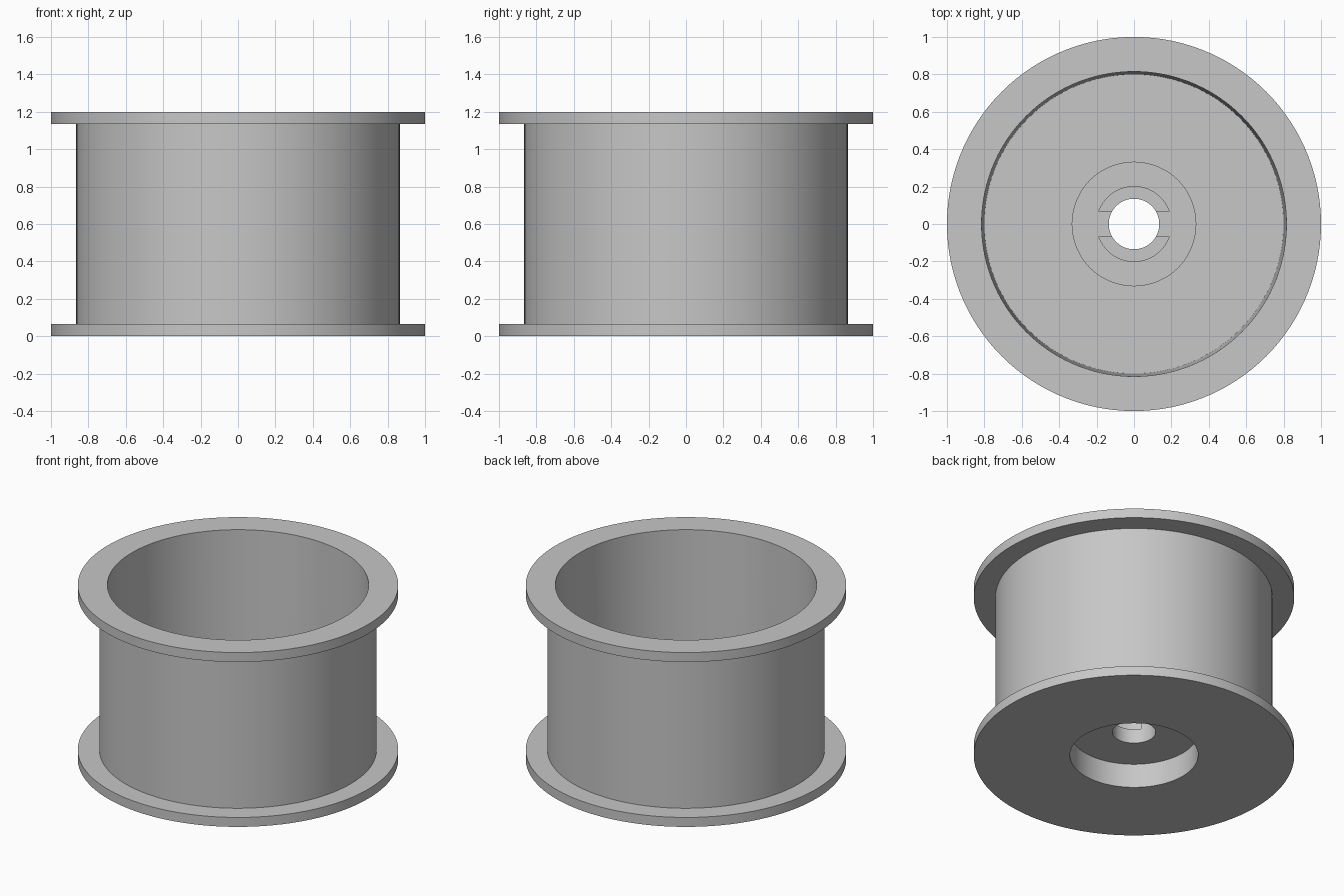
import bpy
import bmesh
import math

cube = bpy.data.objects.get("Cube")
if cube:
    bpy.data.objects.remove(cube, do_unlink=True)

SEGMENTS = 120
HEIGHT, FLANGE = 1.2, 0.065
BARREL, BORE_TOP, BORE_FLOOR = 0.865, 0.815, 0.80
HOLE, POCKET, BOSS, RECESS = 0.135, 0.2, 0.333, 0.4
RECESS_TOP, FLOOR, BOSS_TOP = 0.166, 0.265, 0.4
BAR_HALF = 0.067

grey = bpy.data.materials.new("plain grey")
grey.use_nodes = True
colour = (0.57, 0.57, 0.57, 1)
grey.diffuse_color = colour
grey.node_tree.nodes["Principled BSDF"].inputs["Base Color"].default_value = colour


def finish(bm, name):
    bmesh.ops.remove_doubles(bm, verts=bm.verts, dist=1e-5)
    bmesh.ops.recalc_face_normals(bm, faces=bm.faces)
    mesh = bpy.data.meshes.new(name)
    bm.to_mesh(mesh)
    bm.free()
    obj = bpy.data.objects.new(name, mesh)
    bpy.context.collection.objects.link(obj)
    mesh.materials.append(grey)
    return obj


def lathe(name, profile):
    """Turn a closed (radius, height) profile around the z axis."""
    bm = bmesh.new()
    verts = [bm.verts.new((r, 0, z)) for r, z in profile]
    edges = [bm.edges.new((v, verts[i - 1])) for i, v in enumerate(verts)]
    bmesh.ops.spin(bm, geom=verts + edges, cent=(0, 0, 0), axis=(0, 0, 1),
                   angle=math.tau, steps=SEGMENTS, use_merge=True)
    return finish(bm, name)


# Flanged drum with tapered bore, floor boss, through hole and underside recess
spool = lathe("spool_body", [
    (RECESS, 0), (1, 0), (1, FLANGE), (BARREL, FLANGE),
    (BARREL, HEIGHT - FLANGE), (1, HEIGHT - FLANGE), (1, HEIGHT),
    (BORE_TOP, HEIGHT), (BORE_FLOOR, FLOOR), (BOSS, FLOOR),
    (BOSS, BOSS_TOP), (HOLE, BOSS_TOP), (HOLE, RECESS_TOP),
    (RECESS, RECESS_TOP),
])

# Two round-backed pockets in the boss, leaving a bar on each side of the hole
bm = bmesh.new()
start = math.asin(BAR_HALF / POCKET)
steps = 40
for side in (1, -1):
    arc = [start + (math.pi - 2 * start) * i / steps for i in range(steps + 1)]
    face = bm.faces.new([bm.verts.new((POCKET * math.cos(a),
                                       side * POCKET * math.sin(a), FLOOR))
                         for a in arc])
    top = bmesh.ops.extrude_face_region(bm, geom=[face])["geom"]
    bmesh.ops.translate(bm, vec=(0, 0, BOSS_TOP),
                        verts=[g for g in top if isinstance(g, bmesh.types.BMVert)])
cutter = finish(bm, "pocket_cutter")
cutter.hide_render = True

cut = spool.modifiers.new("pockets", 'BOOLEAN')
cut.operation = 'DIFFERENCE'
cut.solver = 'EXACT'
cut.object = cutter

bpy.ops.object.select_all(action='DESELECT')
spool.select_set(True)
bpy.context.view_layer.objects.active = spool
bpy.ops.object.modifier_apply(modifier=cut.name)
bpy.data.objects.remove(cutter, do_unlink=True)
bpy.ops.object.shade_smooth_by_angle(angle=math.radians(30))
